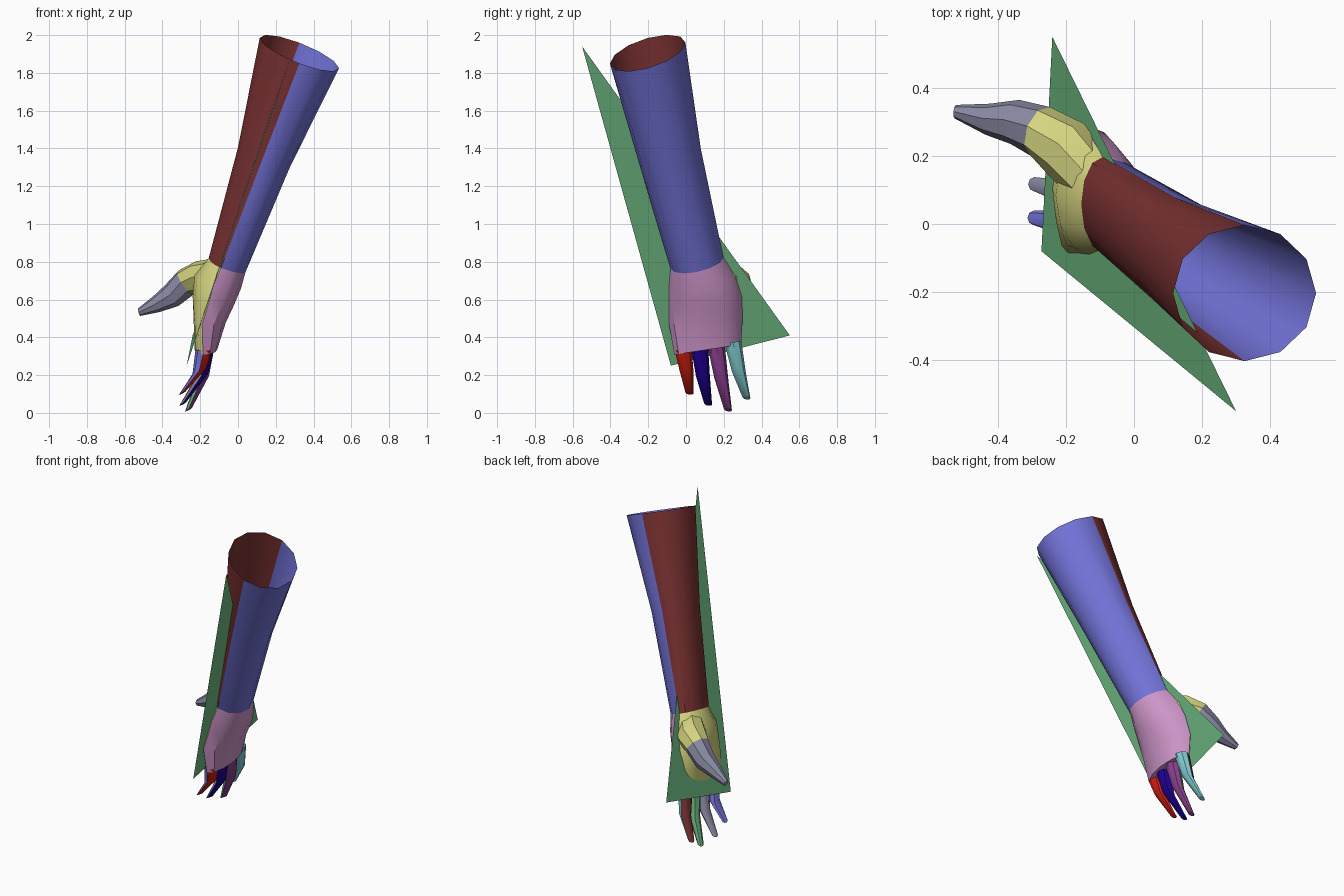
import bpy, bmesh, math
from mathutils import Vector

if "Cube" in bpy.data.objects:
    bpy.data.objects.remove(bpy.data.objects["Cube"], do_unlink=True)


def material(name, *rgb):
    m = bpy.data.materials.new(name)
    m.use_nodes = True
    color = (*rgb, 1)
    m.diffuse_color = color
    m.node_tree.nodes["Principled BSDF"].inputs["Base Color"].default_value = color
    return m


blue = material("periwinkle", .17, .17, .69)
maroon = material("maroon", .2, .032, .032)
mauve = material("mauve", .61, .3, .58)
yellow = material("pale yellow", .67, .67, .22)
grey = material("violet grey", .26, .26, .38)
green = material("leaf green", .156, .48, .22)
red = material("bright red", .66, .013, .005)
navy = material("navy", .013, 0, .3)
purple = material("purple", .26, .053, .28)
cyan = material("cyan", .22, .61, .64)


def finish(name, bm, mats, sharp=35):
    bmesh.ops.recalc_face_normals(bm, faces=bm.faces)
    mesh = bpy.data.meshes.new(name)
    bm.to_mesh(mesh)
    bm.free()
    for m in mats:
        mesh.materials.append(m)
    obj = bpy.data.objects.new(name, mesh)
    bpy.context.collection.objects.link(obj)
    bpy.ops.object.select_all(action="DESELECT")
    obj.select_set(True)
    bpy.context.view_layer.objects.active = obj
    bpy.ops.object.shade_smooth_by_angle(angle=math.radians(sharp))
    return obj


def oval(center, x_neg, x_pos, ry, slope_x, slope_y, sides):
    """Tilted cross-section, with its own depth on each side of x."""
    points = []
    for i in range(sides):
        a = math.tau * i / sides
        dx = math.cos(a) * (x_pos if math.cos(a) > 0 else x_neg)
        dy = math.sin(a) * ry
        points.append(Vector(center) + Vector((dx, dy, slope_x * dx + slope_y * dy)))
    return points


def disc(center, axis, radius, sides):
    """Round cross-section square to an axis."""
    q = Vector(axis).to_track_quat("Z", "Y")
    return [Vector(center) + q @ Vector((radius * math.cos(math.tau * i / sides),
                                         radius * math.sin(math.tau * i / sides), 0))
            for i in range(sides)]


def loft(name, rings, mats, cap_end=True):
    """Skin the rings; the +x half takes the first material, the -x half the last."""
    bm = bmesh.new()
    rows = [[bm.verts.new(p) for p in ring] for ring in rings]
    n = len(rows[0])
    for a, b in zip(rows, rows[1:]):
        for i in range(n):
            j = (i + 1) % n
            f = bm.faces.new((a[i], a[j], b[j], b[i]))
            inner = math.cos(math.tau * (i + .5) / n) < 0
            f.material_index = len(mats) - 1 if inner else 0
    if cap_end:
        bm.faces.new(rows[-1])
    return finish(name, bm, mats)


# Forearm: open sleeve, two-coloured
wrist = oval((-.09, .058, .795), .065, .13, .14, -.38, .2, 12)
loft("forearm", [
    oval((.325, -.203, 1.905), .21, .21, .2, -.38, .275, 12),
    oval((.12, -.085, 1.36), .12, .155, .163, -.38, .25, 12),
    wrist], [blue, maroon], cap_end=False)

# Hand: back and palm halves
loft("palm", [
    wrist,
    oval((-.13, .085, .7), .1, .145, .175, -.3, .15, 12),
    oval((-.155, .103, .6), .085, .135, .192, -.2, .1, 12),
    oval((-.19, .105, .49), .045, .125, .195, -.1, .1, 12),
    oval((-.185, .115, .335), .045, .075, .177, 0, .15, 12)], [mauve, yellow])

# Thumb with its fleshy root
root = disc((-.275, .272, .69), (-1, .4, -.7), .077, 8)
loft("thumb_root", [disc((-.14, .15, .73), (-1, .7, -.2), .085, 8),
                    disc((-.2, .22, .715), (-1, .7, -.4), .092, 8),
                    root], [yellow], cap_end=False)
loft("thumb", [root,
               disc((-.35, .3, .622), (-1, .2, -.65), .066, 8),
               disc((-.43, .308, .577), (-1, .15, -.4), .046, 8),
               disc((-.525, .33, .532), (-1, .1, -.3), .02, 8)], [grey])

# Fingers: base, joint and tip of each, with outer and inner colours
fingers = {
    "little_finger": ((-.18, -.015, .335), (-.205, .003, .22), (-.295, .018, .105), red, blue),
    "ring_finger": ((-.17, .072, .345), (-.195, .09, .19), (-.293, .117, .047), navy, grey),
    "middle_finger": ((-.168, .16, .355), (-.19, .187, .18), (-.262, .222, .017), purple, green),
    "index_finger": ((-.168, .248, .375), (-.19, .28, .215), (-.262, .32, .08), cyan, maroon),
}
for name, (base, joint, tip, outer, inner) in fingers.items():
    loft(name, [oval(base, .045, .045, .045, 0, .1, 8),
                oval(joint, .036, .036, .037, .4, -.1, 8),
                oval(tip, .018, .018, .021, .5, -.15, 8)], [outer, inner])

# Thin triangular slicing plane through the arm
bm = bmesh.new()
bm.faces.new([bm.verts.new(p) for p in
              ((-.24, .55, .41), (-.272, -.08, .25), (.3, -.55, 1.94))])
finish("slicing_plane", bm, [green])
